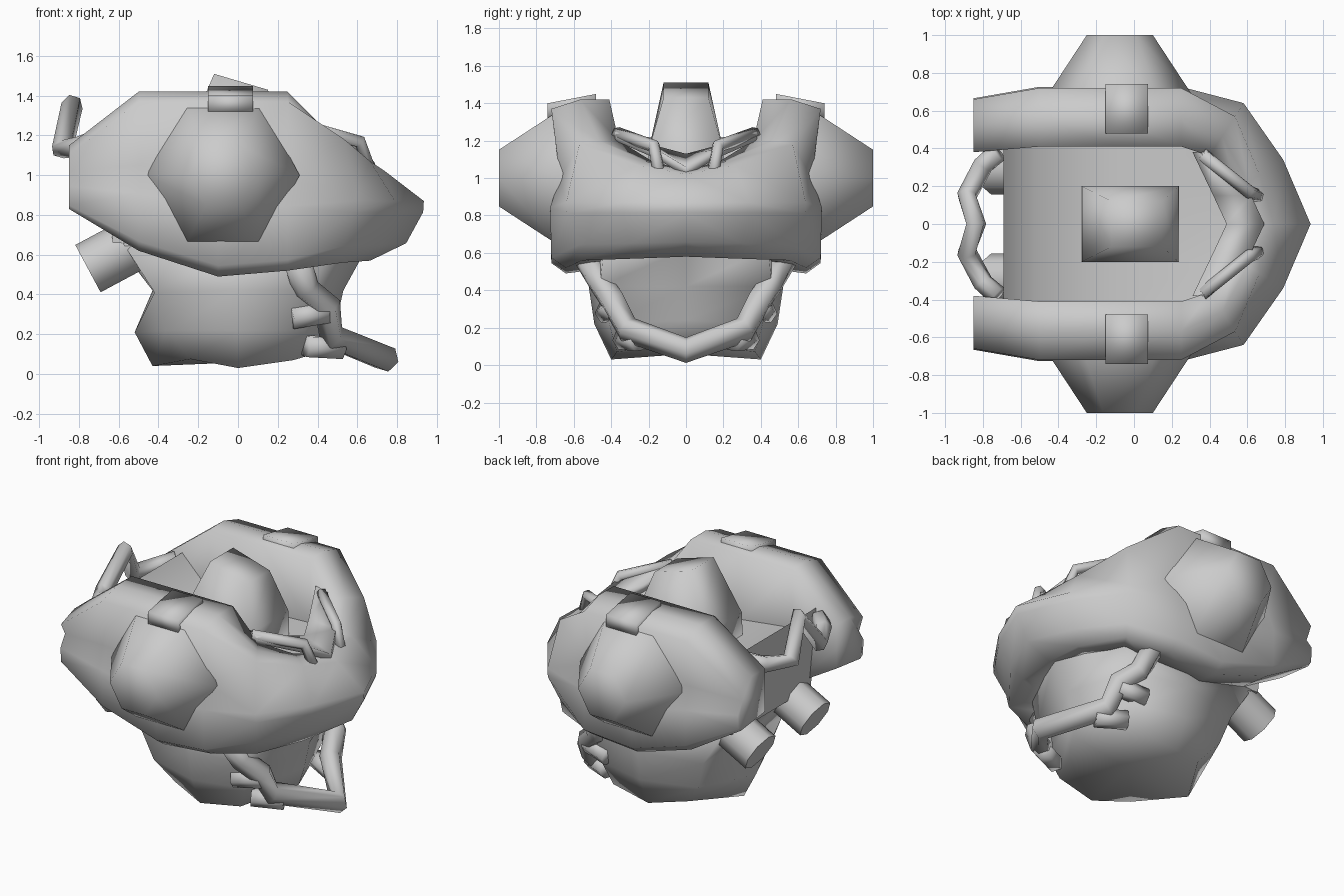
import bpy, bmesh, math
from mathutils import Vector

if "Cube" in bpy.data.objects:
    bpy.data.objects.remove(bpy.data.objects["Cube"])

grey = bpy.data.materials.new("light_grey")
grey.diffuse_color = (0.6, 0.6, 0.6, 1)
grey.use_nodes = True
grey.node_tree.nodes["Principled BSDF"].inputs["Base Color"].default_value = grey.diffuse_color


def finish(name, bm, mirror=False, angle=100):
    if mirror:
        dup = bmesh.ops.duplicate(bm, geom=bm.verts[:] + bm.edges[:] + bm.faces[:])["geom"]
        for v in dup:
            if isinstance(v, bmesh.types.BMVert):
                v.co.y = -v.co.y
        bmesh.ops.remove_doubles(bm, verts=bm.verts[:], dist=0.0005)
    bmesh.ops.recalc_face_normals(bm, faces=bm.faces[:])
    me = bpy.data.meshes.new(name)
    bm.to_mesh(me)
    bm.free()
    ob = bpy.data.objects.new(name, me)
    bpy.context.collection.objects.link(ob)
    me.materials.append(grey)
    bpy.ops.object.select_all(action='DESELECT')
    ob.select_set(True)
    bpy.context.view_layer.objects.active = ob
    bpy.ops.object.shade_smooth_by_angle(angle=math.radians(angle))
    return ob


def loft(bm, rings, cap_start=True, cap_end=True):
    vs = [[bm.verts.new(p) for p in r] for r in rings]
    n = len(vs[0])
    for a, b in zip(vs, vs[1:]):
        for i in range(n):
            bm.faces.new((a[i], a[(i + 1) % n], b[(i + 1) % n], b[i]))
    if cap_start:
        bm.faces.new(vs[0])
    if cap_end:
        bm.faces.new(vs[-1])


def tube(bm, pts, radius, sides=6):
    pts = [Vector(p) for p in pts]
    rings = []
    for i, p in enumerate(pts):
        d = (pts[min(i + 1, len(pts) - 1)] - pts[max(i - 1, 0)]).normalized()
        u = d.cross(Vector((0.3, 0, 1))).normalized()
        w = u.cross(d)
        rings.append([p + radius * (math.cos(a) * u + math.sin(a) * w)
                      for a in (2 * math.pi * k / sides for k in range(sides))])
    loft(bm, rings)


def both_sides(half):
    """Closed outline from a half outline whose first and last points lie on y = 0."""
    return half + [(x, -y, z) for x, y, z in reversed(half[1:-1])]


# U-shaped upper shell: outer x,y / inner x,y / top z / bottom z / top and bottom overhang
stations = [
    (-.85, .66, -.85, .38, 1.15, .83, 1, .9),
    (-.50, .72, -.50, .41, 1.42, .62, 1, .8),
    (-.10, .72, -.10, .41, 1.42, .49, 1, .75),
    (.25, .72, .25, .41, 1.42, .52, 1, .75),
    (.58, .64, .40, .36, 1.20, .56, .75, .7),
    (.79, .34, .54, .18, 1.09, .57, .5, .5),
    (.935, 0, .58, 0, 1.04, .58, .45, .25),
]
rings = []
for ox, oy, ix, iy, zt, zb, kt, kb in stations:
    def at(k, z):
        return (ix + (ox - ix) * k, iy + (oy - iy) * k, z)
    arm = ox < 0.5
    zm = (zt + zb) / 2 if arm else 0.84
    rings.append([at(.85 if arm else 1, zm + .03), at(kt, zt - (.05 if arm else .02)),
                  at(kt * .5, zt), at(0, zt), at(0, zm), at(0, zb + .03), at(kb, zb),
                  at(1 if arm else .75, zb + (zm - zb) * (.12 if arm else .3)),
                  at(1.02 if arm else .99, zb + (zm - zb) * (.72 if arm else .9))])
bm = bmesh.new()
loft(bm, rings, cap_end=False)
finish("upper_shell", bm, mirror=True)

# Cockpit tub: side profile with a deck that rises to the rear rim
bm = bmesh.new()
tub = [(-.69, 1.22), (-.52, 1.03), (-.1, .98), (.4, 1.0), (.6, 1.03), (.66, .6), (-.63, .66)]
loft(bm, [[(x if x < .45 else x - .2 * abs(y) / .42, y, z)
           for x, z in tub] for y in (-.42, -.2, 0, .2, .42)])
finish("cockpit_tub", bm, angle=70)

# Belly: wide sides, pointed rear keel and tapering front
bm = bmesh.new()
layers = [
    [(-.63, 0, .68), (-.58, .42, .66), (0, .50, .62), (.45, .44, .62), (.64, 0, .62)],
    [(-.43, 0, .42), (-.42, .42, .41), (0, .52, .42), (.38, .46, .42), (.53, 0, .42)],
    [(-.52, 0, .21), (-.36, .38, .22), (0, .49, .22), (.34, .41, .22), (.49, 0, .24)],
    [(-.43, 0, .04), (-.24, .32, .075), (0, .40, .03), (.28, .37, .07), (.45, 0, .12)],
]
loft(bm, [both_sides(l) for l in layers], cap_end=False)
end = [v for v in bm.verts if v.co.z < .15]
centre = bm.verts.new((.05, 0, .06))
for e in [e for e in bm.edges if e.verts[0] in end and e.verts[1] in end]:
    bm.faces.new((e.verts[0], e.verts[1], centre))
finish("belly", bm)

# Top hatch: tapered block with a sloping lid
bm = bmesh.new()
loft(bm, [[(-.28, -.20, .95), (.24, -.20, .95), (.24, .20, .95), (-.28, .20, .95)],
          [(-.275, -.2, 1.15), (.235, -.2, 1.15), (.235, .2, 1.15), (-.275, .2, 1.15)],
          [(-.12, -.12, 1.51), (.15, -.12, 1.43), (.15, .12, 1.43), (-.12, .12, 1.51)]])
finish("top_hatch", bm)

# Six-sided side pods
bm = bmesh.new()
loft(bm, [[(-.075 + r * math.cos(k * math.pi / 3), y, 1.0 + h * r * math.sin(k * math.pi / 3))
           for k in range(6)]
          for y, r, h in [(.5, .385, 1.08), (.68, .385, 1.08), (1.0, .175, 1.0)]])
finish("side_pods", bm, mirror=True)

# Tilted plates over the arms
bm = bmesh.new()
loft(bm, [[(x, .48, 1.45), (x, .74, 1.40), (x, .74, 1.31), (x, .48, 1.36)]
          for x in (-.15, .075)])
finish("arm_plates", bm, mirror=True)

# Rear exhausts
bm = bmesh.new()
tube(bm, [(-.755, .29, .53), (-.40, .29, .72)], .135, 8)
finish("exhausts", bm, mirror=True, angle=60)

# Rear handle, raised in the middle
bm = bmesh.new()
half = [(-.72, .38, 1.17), (-.80, .31, 1.14), (-.885, .15, 1.13)]
tube(bm, half + [(-.835, 0, 1.35)] + [(x, -y, z) for x, y, z in reversed(half)], .055)
finish("rear_handle", bm)

# Windscreen frame: wide V sheet plus side struts that bend down to the nose
bm = bmesh.new()
loft(bm, [[(x0, y, z0), (x1, y, z1), (x1, y, z1 - .05), (x0, y, z0 - .05)]
          for x0, x1, y, z0, z1 in [(.31, .40, -.38, 1.27, 1.25), (.42, .62, -.15, 1.17, 1.15),
                                    (.49, .69, 0, 1.13, 1.06), (.42, .62, .15, 1.17, 1.15),
                                    (.31, .40, .38, 1.27, 1.25)]])
for s in (1, -1):
    tube(bm, [(.36, s * .37, 1.24), (.61, s * .17, 1.17), (.67, s * .14, 1.0)], .035)
finish("windscreen_frame", bm)

# Front bumper with side brackets
bm = bmesh.new()
half = [(.30, .53, .57), (.34, .45, .43), (.45, .39, .34), (.47, .31, .19)]
tube(bm, half + [(.74, 0, .08)] + [(x, -y, z) for x, y, z in reversed(half)], .07)
for s in (1, -1):
    tube(bm, [(.45, s * .39, .31), (.27, s * .43, .28)], .06)
    tube(bm, [(.52, s * .25, .13), (.34, s * .34, .14)], .06)
finish("front_bumper", bm)
